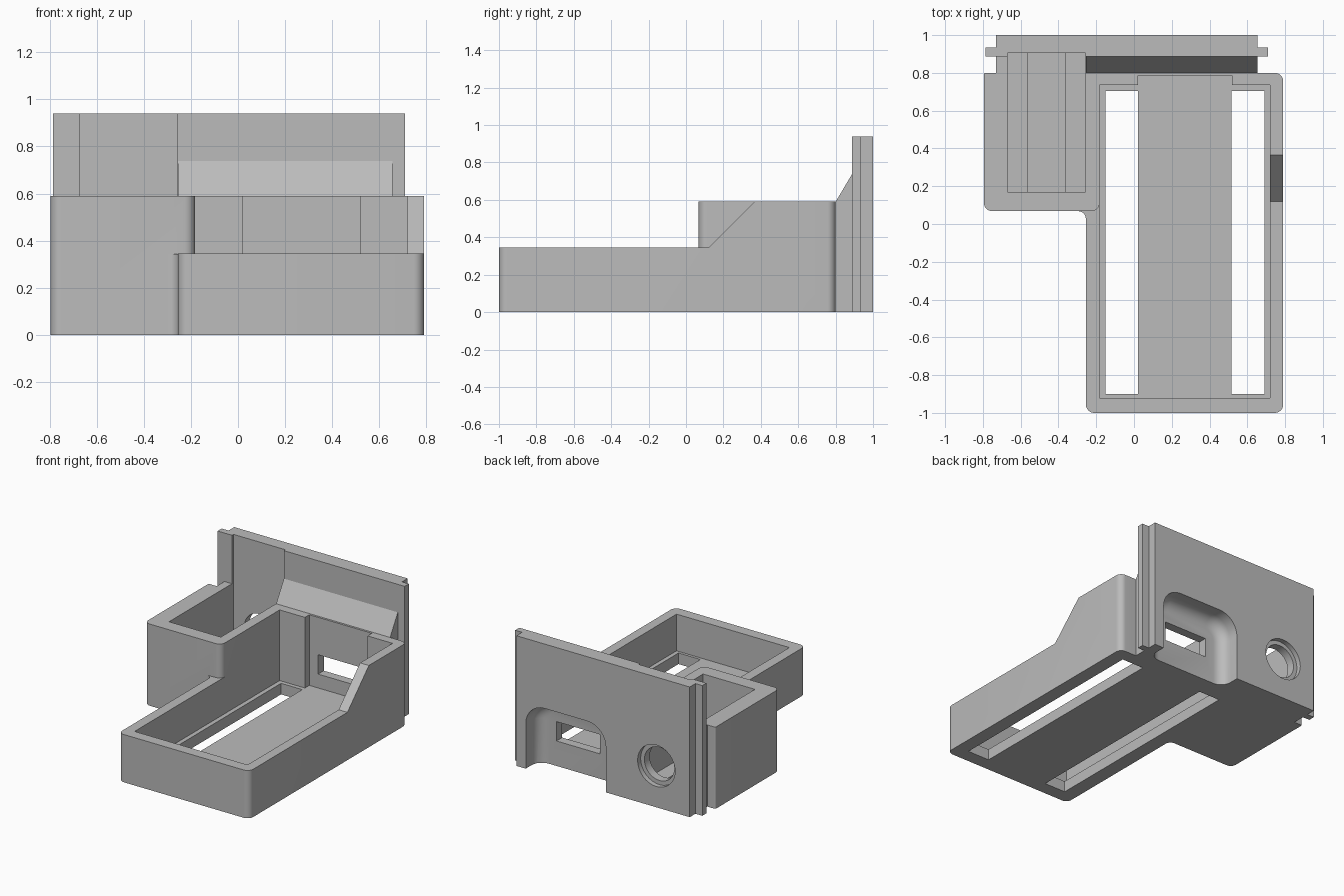
import bpy, bmesh, math
from mathutils import Vector

cube = bpy.data.objects.get("Cube")
if cube:
    bpy.data.objects.remove(cube, do_unlink=True)

grey = bpy.data.materials.new("plain grey")
grey.use_nodes = True
grey.diffuse_color = (0.5, 0.5, 0.5, 1)
grey.node_tree.nodes["Principled BSDF"].inputs["Base Color"].default_value = (0.5, 0.5, 0.5, 1)


def prism(name, outline, axis, lo, hi, inner_bevel=0):
    """Extrude a 2D outline along an axis; optionally round its low end."""
    def place(a, b, c):
        return {"x": (c, a, b), "y": (a, c, b), "z": (a, b, c)}[axis]
    bm = bmesh.new()
    face = bm.faces.new([bm.verts.new(place(a, b, lo)) for a, b in outline])
    end = bmesh.ops.extrude_face_region(bm, geom=[face])
    moved = [v for v in end["geom"] if isinstance(v, bmesh.types.BMVert)]
    bmesh.ops.translate(bm, verts=moved, vec=Vector(place(0, 0, hi - lo)))
    bmesh.ops.recalc_face_normals(bm, faces=bm.faces)
    if inner_bevel:
        k = "xyz".index(axis)
        rim = [e for e in bm.edges if all(abs(v.co[k] - lo) < 1e-5 for v in e.verts)]
        bmesh.ops.bevel(bm, geom=rim, offset=inner_bevel, segments=6,
                        profile=0.5, affect='EDGES')
    mesh = bpy.data.meshes.new(name)
    bm.to_mesh(mesh)
    bm.free()
    mesh.materials.append(grey)
    obj = bpy.data.objects.new(name, mesh)
    bpy.context.collection.objects.link(obj)
    return obj


def arc(cx, cy, r, start, end, steps=8):
    angles = [math.radians(start + (end - start) * i / steps) for i in range(steps + 1)]
    return [(cx + r * math.cos(t), cy + r * math.sin(t)) for t in angles]


def rect(x0, x1, y0, y1, radii=(0, 0, 0, 0)):
    """Rectangle with its own radius per corner, from low-low counterclockwise."""
    corners = [(x0, y0, 1, 1), (x1, y0, -1, 1), (x1, y1, -1, -1), (x0, y1, 1, -1)]
    points = []
    for i, ((x, y, sx, sy), r) in enumerate(zip(corners, radii)):
        if r:
            points += arc(x + sx * r, y + sy * r, r, 180 + 90 * i, 270 + 90 * i)
        else:
            points.append((x, y))
    return points


def combine(target, tool, operation):
    mod = target.modifiers.new("combine", 'BOOLEAN')
    mod.operation = operation
    mod.solver = 'EXACT'
    mod.object = tool
    bpy.context.view_layer.objects.active = target
    bpy.ops.object.modifier_apply(modifier=mod.name)
    bpy.data.objects.remove(tool, do_unlink=True)


# Long tray, lowered at the front with a ramp up to the tall back
housing = prism("housing", rect(-0.255, 0.79, -1, 0.8, (0.045,) * 4), "z", 0, 0.59)
combine(housing, prism("front_lowering", [(-1.2, 0.345), (0.12, 0.345), (0.37, 0.595),
                                          (0.37, 0.8), (-1.2, 0.8)], "x", -1, 1), 'DIFFERENCE')

# Side box, fillet to the tray, and neck with its sloped gusset
fillet = [(-0.22, 0.1), (-0.255, 0.1)] + [(-0.295, 0.1)] + arc(-0.295, 0.028, 0.04, 90, 0) + [(-0.22, 0.028)]
additions = [
    prism("side_box", rect(-0.795, -0.182, 0.068, 0.8, (0.045, 0.045, 0, 0.01)), "z", 0, 0.59),
    prism("corner_fillet", fillet, "z", 0, 0.344),
    prism("neck", rect(-0.73, 0.655, 0.74, 0.92), "z", 0, 0.59),
    prism("gusset", [(0.76, 0.3), (0.76, 0.59), (0.8, 0.59), (0.888, 0.738),
                     (0.92, 0.738), (0.92, 0.3)], "x", -0.255, 0.655),
    # Back plate with a sliding tongue on each side
    prism("back_plate", rect(-0.73, 0.655, 0.888, 1), "z", 0, 0.94),
    prism("plate_tongue", rect(-0.785, 0.71, 0.888, 0.935), "z", 0, 0.94),
]
for part in additions:
    combine(housing, part, 'UNION')

# Cavities, floor slots, window and round port
cx, cz = -0.463, 0.30
cuts = [
    prism("tray_cavity", rect(-0.182, 0.72, -0.92, 0.735), "z", 0.08, 0.7),
    prism("rear_notch", rect(0.02, 0.52, 0.7, 0.785), "z", 0.08, 0.592),
    prism("left_slot", rect(-0.15, 0.02, -0.9, 0.705), "z", -0.1, 0.2),
    prism("right_slot", rect(0.515, 0.69, -0.9, 0.705), "z", -0.1, 0.2),
    prism("box_cavity", rect(-0.67, -0.256, 0.17, 0.905), "z", 0.08, 1.1),
    prism("box_channel", rect(-0.56, -0.365, 0.17, 0.905), "z", 0.05, 0.2),
    prism("rear_pocket", rect(-0.06, 0.58, -0.3, 0.475, (0, 0, 0.15, 0.15)),
          "y", 0.85, 1.2, inner_bevel=0.08),
    prism("window", rect(0.09, 0.44, 0.18, 0.32), "y", 0.7, 0.95),
    prism("port", arc(cx, cz, 0.12, 0, 348.75, 31), "y", 0.8, 1.1),
    prism("port_rim", arc(cx, cz, 0.15, 0, 348.75, 31), "y", 0.965, 1.1),
]
for cutter in cuts:
    combine(housing, cutter, 'DIFFERENCE')

# Smooth the rounded corners while keeping the edges crisp
bpy.ops.object.select_all(action='DESELECT')
housing.select_set(True)
bpy.context.view_layer.objects.active = housing
bpy.ops.object.shade_smooth_by_angle(angle=math.radians(30))
